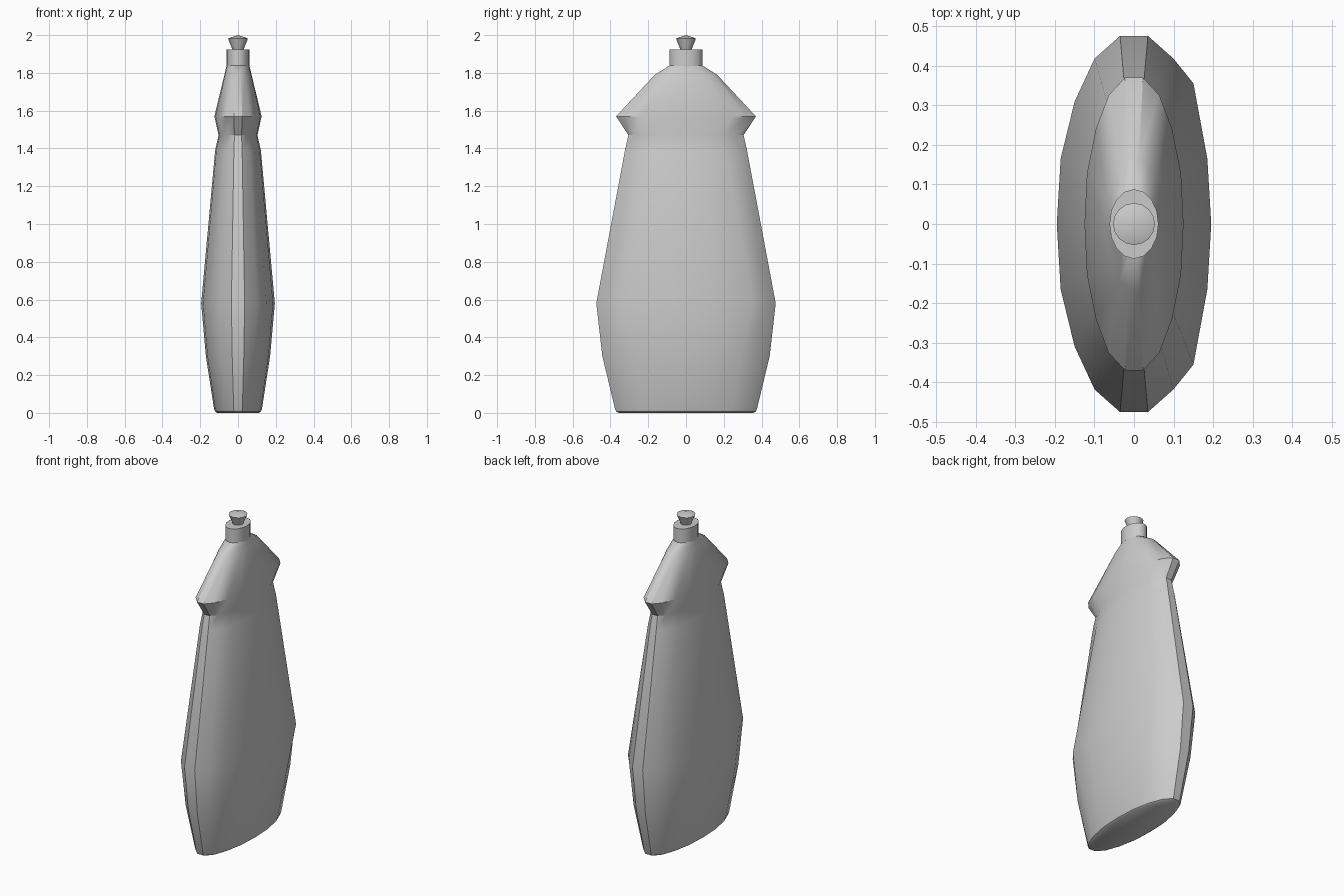
import bpy, bmesh, math

if "Cube" in bpy.data.objects:
    bpy.data.objects.remove(bpy.data.objects["Cube"])

# quarter of the flattened oval section, as fractions of the half widths
QUARTER = [(1, 0), (.95, .347), (.77, .65), (.51, .88), (.18, 1)]
HALF = QUARTER + [(-x, y) for x, y in reversed(QUARTER)]
OVAL = HALF + [(x, -y) for x, y in HALF[-2:0:-1]]
ROUND = [(math.cos(i * math.tau / 16), math.sin(i * math.tau / 16)) for i in range(16)]


def loft(name, section, rings, angle, tip=None, tweak=None):
    """Skin rings of (z, half x, half y); end in a point at height tip if given."""
    bm = bmesh.new()
    loops = [[bm.verts.new((x * rx, y * ry, z)) for x, y in section] for z, rx, ry in rings]
    n = len(section)
    for a, b in zip(loops, loops[1:]):
        for i in range(n):
            j = (i + 1) % n
            bm.faces.new((a[i], a[j], b[j], b[i]))
    bm.faces.new(loops[0][::-1])
    if tip is None:
        bm.faces.new(loops[-1])
    else:
        apex = bm.verts.new((0, 0, tip))
        for i in range(n):
            bm.faces.new((loops[-1][i], loops[-1][(i + 1) % n], apex))
    if tweak:
        tweak(loops)
    bmesh.ops.recalc_face_normals(bm, faces=bm.faces)
    me = bpy.data.meshes.new(name)
    bm.to_mesh(me)
    bm.free()
    ob = bpy.data.objects.new(name, me)
    bpy.context.collection.objects.link(ob)
    bpy.ops.object.select_all(action='DESELECT')
    ob.select_set(True)
    bpy.context.view_layer.objects.active = ob
    bpy.ops.object.shade_smooth_by_angle(angle=math.radians(angle))
    return ob


# slightly fuller corners on the +x side of the widest ring
def fuller_side(loops):
    for v in loops[4]:
        if .14 < v.co.x < .17:
            v.co.y = math.copysign(.355, v.co.y)


# bottle body with waist and flared shoulder
loft("bottle_body", OVAL, [
    (0, .11, .355), (.007, .121, .369), (.022, .127, .376), (.30, .17, .443),
    (.58, .195, .475), (1.39, .121, .323), (1.47, .103, .305), (1.57, .125, .37),
    (1.79, .072, .165), (1.84, .06, .085)], 35, tweak=fuller_side)

# oval collar
loft("cap_collar", ROUND, [(1.835, .062, .088), (1.925, .062, .088)], 35)

# flared pull-up nozzle with a shallow pointed top
loft("nozzle", ROUND, [(1.92, .028, .028), (1.982, .053, .053)], 30, tip=2.0)
